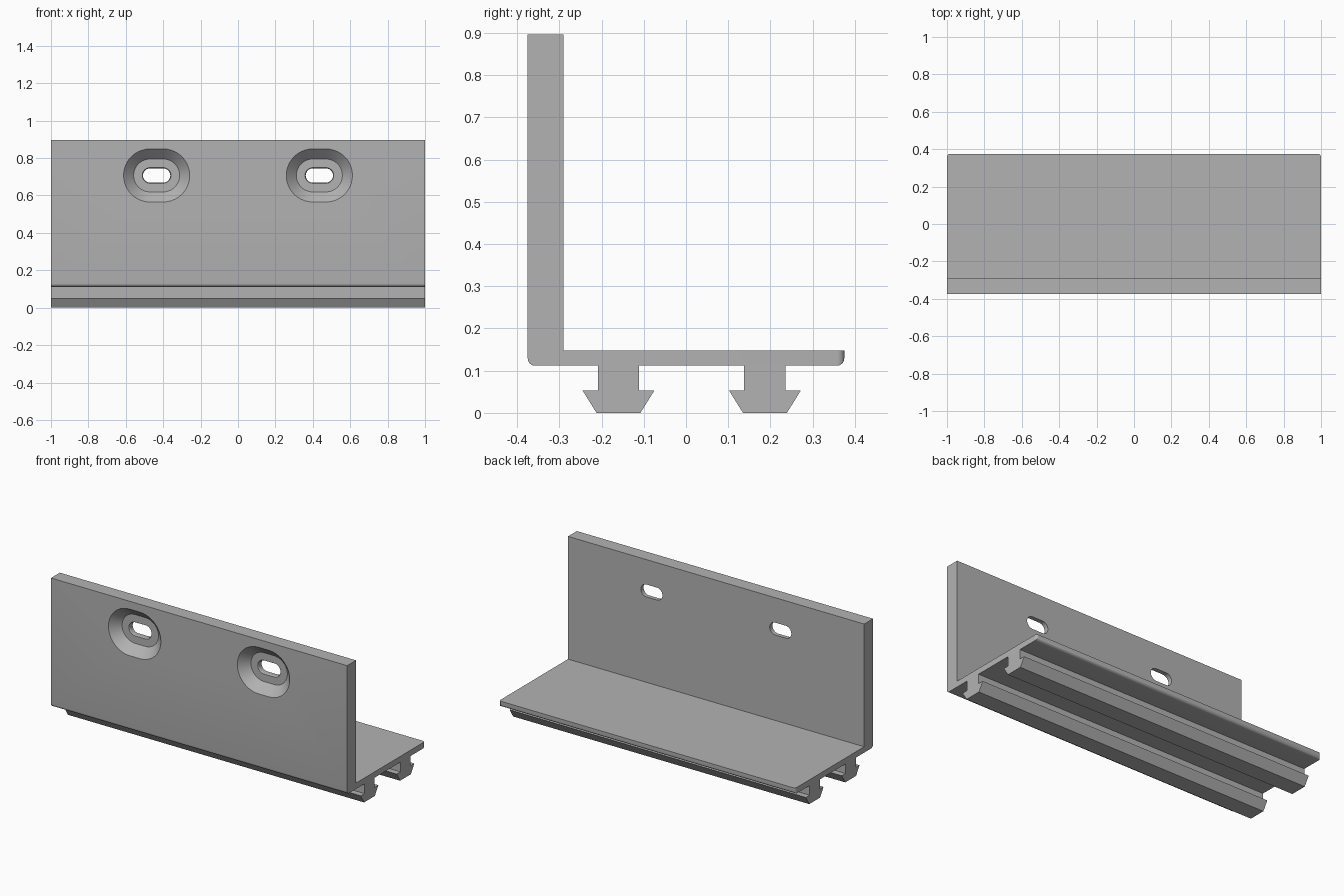
import bpy
import bmesh
from math import pi, cos, sin, radians

if "Cube" in bpy.data.objects:
    bpy.data.objects.remove(bpy.data.objects["Cube"], do_unlink=True)

# Single plain grey
grey = bpy.data.materials.new("plain grey")
grey.use_nodes = True
colour = (0.45, 0.45, 0.45, 1)
grey.diffuse_color = colour
grey.node_tree.nodes["Principled BSDF"].inputs["Base Color"].default_value = colour

HALF = 1.0                      # half length along x
FRONT, BACK = -0.375, 0.375
WALL_BACK = -0.29
PLATE_LOW, PLATE_TOP, TOP = 0.112, 0.148, 0.897


def make_object(name, bm):
    bmesh.ops.recalc_face_normals(bm, faces=bm.faces[:])
    mesh = bpy.data.meshes.new(name)
    bm.to_mesh(mesh)
    bm.free()
    mesh.materials.append(grey)
    obj = bpy.data.objects.new(name, mesh)
    bpy.context.scene.collection.objects.link(obj)
    return obj


def rail(y):
    """Arrow-shaped rail under the plate, listed front to back."""
    side = [(0.049, PLATE_LOW), (0.049, 0.053), (0.085, 0.053), (0.052, 0)]
    return [(y - w, z) for w, z in side] + [(y + w, z) for w, z in reversed(side)]


# Angle bracket with two rails, extruded along x
profile = ([(FRONT, TOP), (FRONT, PLATE_LOW)] + rail(-0.16) + rail(0.187)
           + [(BACK, PLATE_LOW), (BACK, PLATE_TOP),
              (WALL_BACK, PLATE_TOP), (WALL_BACK, TOP)])
bm = bmesh.new()
end = bm.faces.new([bm.verts.new((-HALF, y, z)) for y, z in profile])
ext = bmesh.ops.extrude_face_region(bm, geom=[end])
moved = [v for v in ext["geom"] if isinstance(v, bmesh.types.BMVert)]
bmesh.ops.translate(bm, verts=moved, vec=(2 * HALF, 0, 0))
bmesh.ops.recalc_face_normals(bm, faces=bm.faces[:])


def is_rounded(edge):
    a, b = (v.co for v in edge.verts)
    along_x = abs(a.x - b.x) > HALF
    if along_x:
        return abs(a.z - PLATE_LOW) < 1e-4 and abs(abs(a.y) - BACK) < 1e-4
    return abs(a.y - BACK) < 1e-4 and abs(b.y - BACK) < 1e-4


# Rounded lower edges and rounded free corners of the plate
bmesh.ops.bevel(bm, geom=[e for e in bm.edges if is_rounded(e)], offset=0.017,
                segments=6, profile=0.5, affect='EDGES')
bracket = make_object("angle_bracket", bm)


def slot_ring(bm, x, y, r, steps=20):
    """Stadium outline facing the front."""
    ring = []
    for sign, start in ((1, -pi / 2), (-1, pi / 2)):
        for i in range(steps + 1):
            a = start + pi * i / steps
            ring.append(bm.verts.new((x + sign * 0.035 + r * cos(a), y,
                                      0.707 + r * sin(a))))
    return ring


def slot_cutter(x):
    """Countersunk slot: sloped recess, flat floor, narrow through hole."""
    floor = FRONT + 0.054
    sections = [(FRONT - 0.02, 0.162), (floor, 0.088), (floor, 0.042),
                (floor + 0.006, 0.038), (WALL_BACK + 0.05, 0.038)]
    bm = bmesh.new()
    rings = [slot_ring(bm, x, y, r) for y, r in sections]
    for a, b in zip(rings, rings[1:]):
        for i in range(len(a)):
            j = (i + 1) % len(a)
            bm.faces.new((a[i], a[j], b[j], b[i]))
    bm.faces.new(rings[0])
    bm.faces.new(rings[-1])
    cutter = make_object("slot_cutter", bm)
    cutter.hide_render = True
    return cutter


# Cut the two mounting slots through the wall
bpy.ops.object.select_all(action='DESELECT')
bpy.context.view_layer.objects.active = bracket
bracket.select_set(True)
for x in (-0.435, 0.435):
    cutter = slot_cutter(x)
    mod = bracket.modifiers.new("mounting slot", 'BOOLEAN')
    mod.operation = 'DIFFERENCE'
    mod.solver = 'EXACT'
    mod.object = cutter
    bpy.ops.object.modifier_apply(modifier=mod.name)
    bpy.data.objects.remove(cutter, do_unlink=True)

bpy.ops.object.shade_smooth_by_angle(angle=radians(30))
